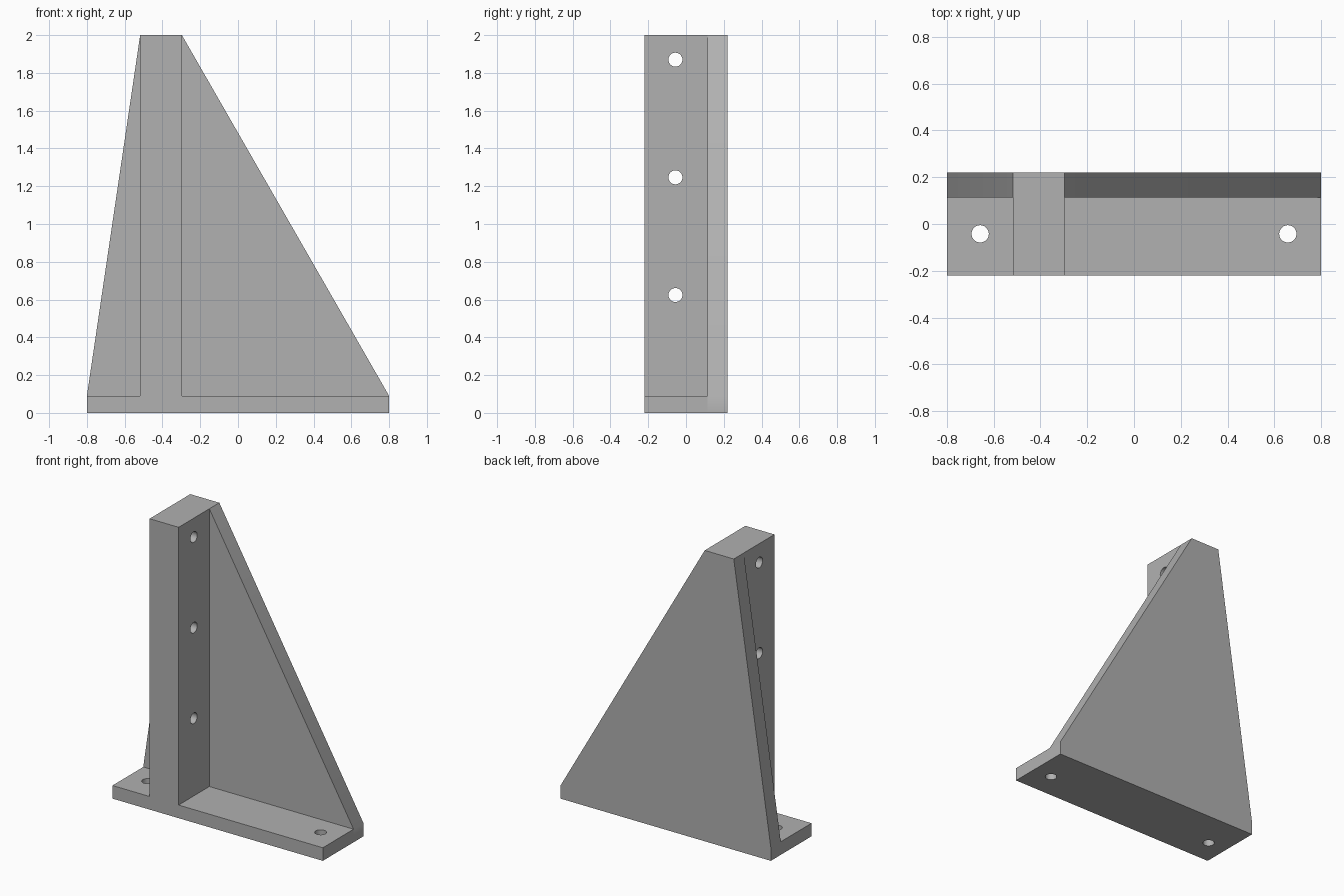
import bpy
import bmesh
import math
from mathutils import Vector

if "Cube" in bpy.data.objects:
    bpy.data.objects.remove(bpy.data.objects["Cube"], do_unlink=True)

# Overall sizes
HALF_X, HALF_Y, HEIGHT = 0.8, 0.221, 2.0
BASE_TOP = 0.09
WEB_FRONT = 0.113
POST_LEFT, POST_RIGHT = -0.518, -0.297
HOLE_RADIUS = 0.037

grey = bpy.data.materials.new("plain_grey")
grey.use_nodes = True
colour = (0.44, 0.44, 0.44, 1)
grey.diffuse_color = colour
grey.node_tree.nodes["Principled BSDF"].inputs["Base Color"].default_value = colour


def prism(name, outline, y0, y1):
    """Extrude an outline in the x-z plane from y0 to y1."""
    bm = bmesh.new()
    face = bm.faces.new([bm.verts.new((x, y0, z)) for x, z in outline])
    grown = bmesh.ops.extrude_face_region(bm, geom=[face])["geom"]
    moved = [v for v in grown if isinstance(v, bmesh.types.BMVert)]
    bmesh.ops.translate(bm, verts=moved, vec=Vector((0, y1 - y0, 0)))
    bmesh.ops.recalc_face_normals(bm, faces=bm.faces)
    mesh = bpy.data.meshes.new(name)
    bm.to_mesh(mesh)
    bm.free()
    mesh.materials.append(grey)
    obj = bpy.data.objects.new(name, mesh)
    bpy.context.collection.objects.link(obj)
    return obj


def rectangle(x0, x1, z0, z1):
    return [(x0, z0), (x1, z0), (x1, z1), (x0, z1)]


def drill(obj, centre, rotation):
    """Cut a round through hole and remove the cutter."""
    bpy.ops.mesh.primitive_cylinder_add(
        vertices=32, radius=HOLE_RADIUS, depth=0.5, location=centre, rotation=rotation)
    cutter = bpy.context.object
    cutter.hide_render = True
    cutter.data.materials.append(grey)
    cut = obj.modifiers.new("hole", "BOOLEAN")
    cut.operation = "DIFFERENCE"
    cut.solver = "EXACT"
    cut.object = cutter
    bpy.context.view_layer.objects.active = obj
    bpy.ops.object.modifier_apply(modifier=cut.name)
    bpy.data.objects.remove(cutter, do_unlink=True)


# Sloped web along the back
web = prism("back_web", [
    (-HALF_X, 0), (HALF_X, 0), (HALF_X, BASE_TOP),
    (POST_RIGHT, HEIGHT), (POST_LEFT, HEIGHT), (-HALF_X, BASE_TOP),
], WEB_FRONT, HALF_Y)

# Base flange with two vertical holes
base = prism("base_flange", rectangle(-HALF_X, HALF_X, 0, BASE_TOP), -HALF_Y, WEB_FRONT)
for side in (-1, 1):
    drill(base, (side * 0.658, -0.042, BASE_TOP / 2), (0, 0, 0))

# Upright post with three sideways holes
post = prism("upright_post", rectangle(POST_LEFT, POST_RIGHT, BASE_TOP, HEIGHT),
             -HALF_Y, WEB_FRONT)
for z in (0.624, 1.247, 1.87):
    drill(post, ((POST_LEFT + POST_RIGHT) / 2, -0.056, z), (0, math.pi / 2, 0))

# Round hole walls, crisp outer edges
for part in (web, base, post):
    bpy.ops.object.select_all(action="DESELECT")
    part.select_set(True)
    bpy.context.view_layer.objects.active = part
    bpy.ops.object.shade_smooth_by_angle(angle=math.radians(30))
